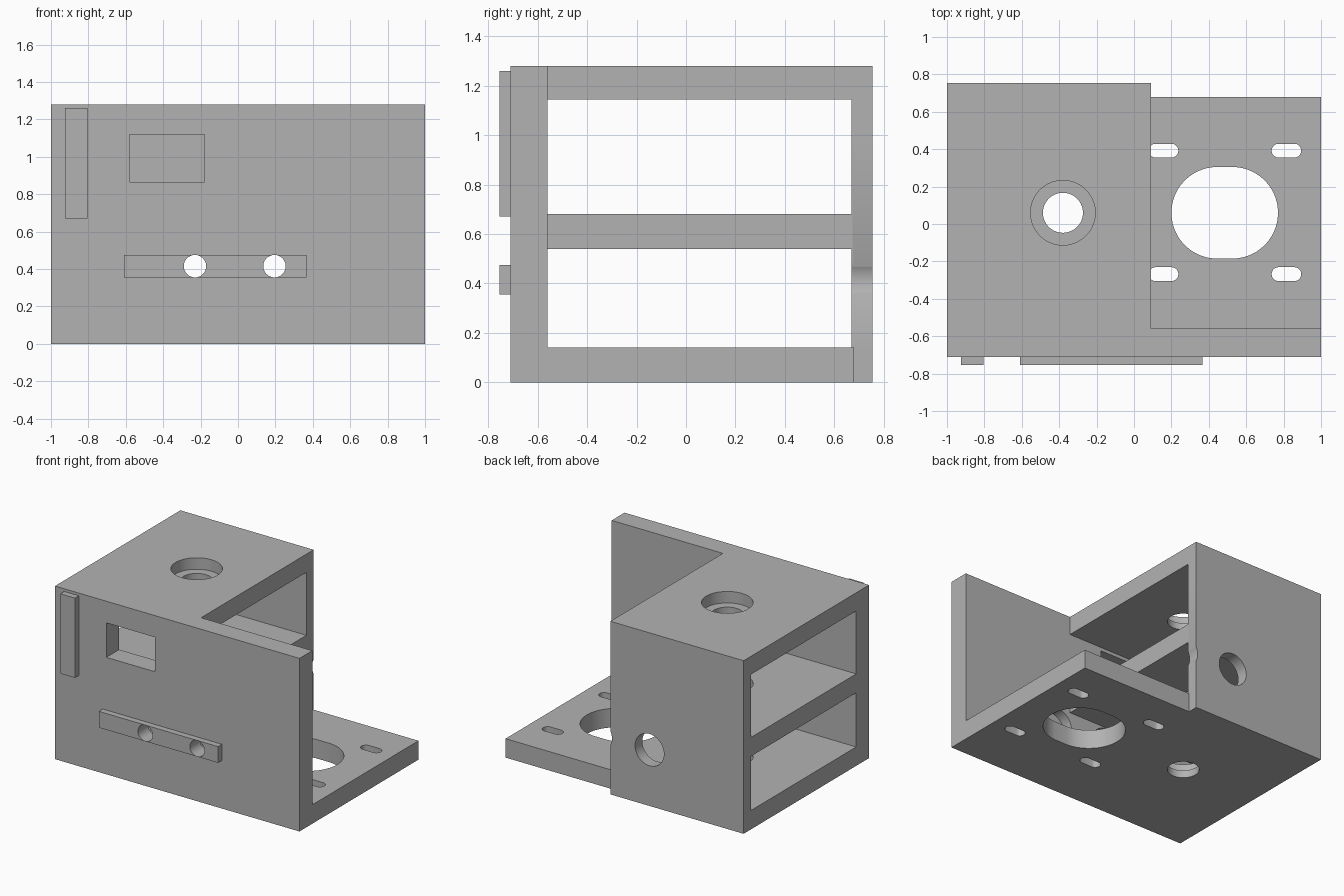
import bpy
import bmesh
import math
from mathutils import Matrix, Vector

cube = bpy.data.objects.get("Cube")
if cube:
    bpy.data.objects.remove(cube, do_unlink=True)

grey = bpy.data.materials.new("plain grey")
grey.use_nodes = True
COLOUR = (0.45, 0.45, 0.45, 1)
grey.diffuse_color = COLOUR
grey.node_tree.nodes["Principled BSDF"].inputs["Base Color"].default_value = COLOUR


def add_object(name, bm):
    bmesh.ops.recalc_face_normals(bm, faces=bm.faces)
    mesh = bpy.data.meshes.new(name)
    bm.to_mesh(mesh)
    bm.free()
    mesh.materials.append(grey)
    obj = bpy.data.objects.new(name, mesh)
    bpy.context.collection.objects.link(obj)
    return obj


def box(name, x, y, z):
    """Box between the given (low, high) pairs."""
    low, high = Vector((x[0], y[0], z[0])), Vector((x[1], y[1], z[1]))
    bm = bmesh.new()
    bmesh.ops.create_cube(bm, size=1, matrix=Matrix.Translation((low + high) / 2)
                          @ Matrix.Diagonal((*(high - low), 1)))
    return add_object(name, bm)


def slot(name, x, y, radius, low, high, half=0.0, axis="Z", segments=64):
    """Prism with rounded ends; half is half the straight length (0 = cylinder)."""
    bm = bmesh.new()
    ring = []
    for i in range(segments):
        a = 2 * math.pi * (i + 0.5) / segments
        u = x + radius * math.cos(a) + math.copysign(half, math.cos(a))
        v = y + radius * math.sin(a)
        ring.append(bm.verts.new((u, v, low) if axis == "Z" else (u, low, v)))
    face = bm.faces.new(ring)
    side = bmesh.ops.extrude_face_region(bm, geom=[face])["geom"]
    depth = high - low
    move = (0, 0, depth) if axis == "Z" else (0, depth, 0)
    bmesh.ops.translate(bm, vec=move,
                        verts=[e for e in side if isinstance(e, bmesh.types.BMVert)])
    return add_object(name, bm)


def carve(obj, cutters):
    """Subtract every cutter, keep the result and drop the cutters."""
    for cutter in cutters:
        cutter.hide_render = True
        mod = obj.modifiers.new("cut", "BOOLEAN")
        mod.operation, mod.solver, mod.object = "DIFFERENCE", "EXACT", cutter
    graph = bpy.context.evaluated_depsgraph_get()
    mesh = bpy.data.meshes.new_from_object(obj.evaluated_get(graph))
    obj.modifiers.clear()
    obj.data = mesh
    for cutter in cutters:
        bpy.data.objects.remove(cutter, do_unlink=True)


# Main dimensions
FRONT, INNER_FRONT, INNER_BACK, BACK = -0.71, -0.56, 0.67, 0.755
TOP, FLOOR, DIVIDE = 1.28, 0.14, 0.09
EYES, EYE_Z = (-0.23, 0.195), 0.415

# Housing: a block hollowed into two bays, with an open base on its left
housing = box("housing", (-1, 1), (FRONT, BACK), (0, TOP))
cuts = [
    box("open_side", (DIVIDE, 2), (INNER_FRONT, 2), (FLOOR, 2)),
    box("base_step", (DIVIDE, 2), (0.68, 2), (-1, 1)),
    box("lower_bay", (-2, 0.3), (INNER_FRONT, INNER_BACK), (FLOOR, 0.54)),
    box("upper_bay", (-2, 0.3), (INNER_FRONT, INNER_BACK), (0.68, 1.145)),
    box("window", (-0.58, -0.18), (-1, -0.4), (0.865, 1.12)),
]

# Stepped vertical bore through the three shelves
cuts.append(slot("bore", -0.38, 0.06, 0.107, -1, 2))
for level in (FLOOR, 0.68, TOP):
    cuts.append(slot("bore_step", -0.38, 0.06, 0.173, level - 0.085, level + 0.1))

# Front holes, wider on the inside and through the back wall
for x in EYES:
    cuts.append(slot("front_hole", x, EYE_Z, 0.06, -1, 0, axis="Y"))
    cuts.append(slot("wide_hole", x, EYE_Z, 0.118, -0.635, 1, axis="Y"))

# Large opening and four mounting slots in the base
cuts.append(slot("base_opening", 0.485, 0.06, 0.245, -1, 0.3, half=0.04))
for x in (0.158, 0.815):
    for y in (-0.268, 0.392):
        cuts.append(slot("mount_slot", x, y, 0.037, -1, 0.25, half=0.042, segments=32))
carve(housing, cuts)

# Raised strips on the front
upright_strip = box("upright_strip", (-0.925, -0.805), (-0.755, FRONT), (0.67, 1.26))
level_strip = box("level_strip", (-0.61, 0.365), (-0.755, FRONT), (0.355, 0.475))
carve(level_strip, [slot("strip_hole", x, EYE_Z, 0.0598, -1, 0, axis="Y") for x in EYES])

# Smooth the round walls, keep the edges sharp
bpy.ops.object.select_all(action="DESELECT")
for obj in (housing, level_strip, upright_strip):
    obj.select_set(True)
bpy.context.view_layer.objects.active = housing
bpy.ops.object.shade_smooth_by_angle(angle=math.radians(30))
